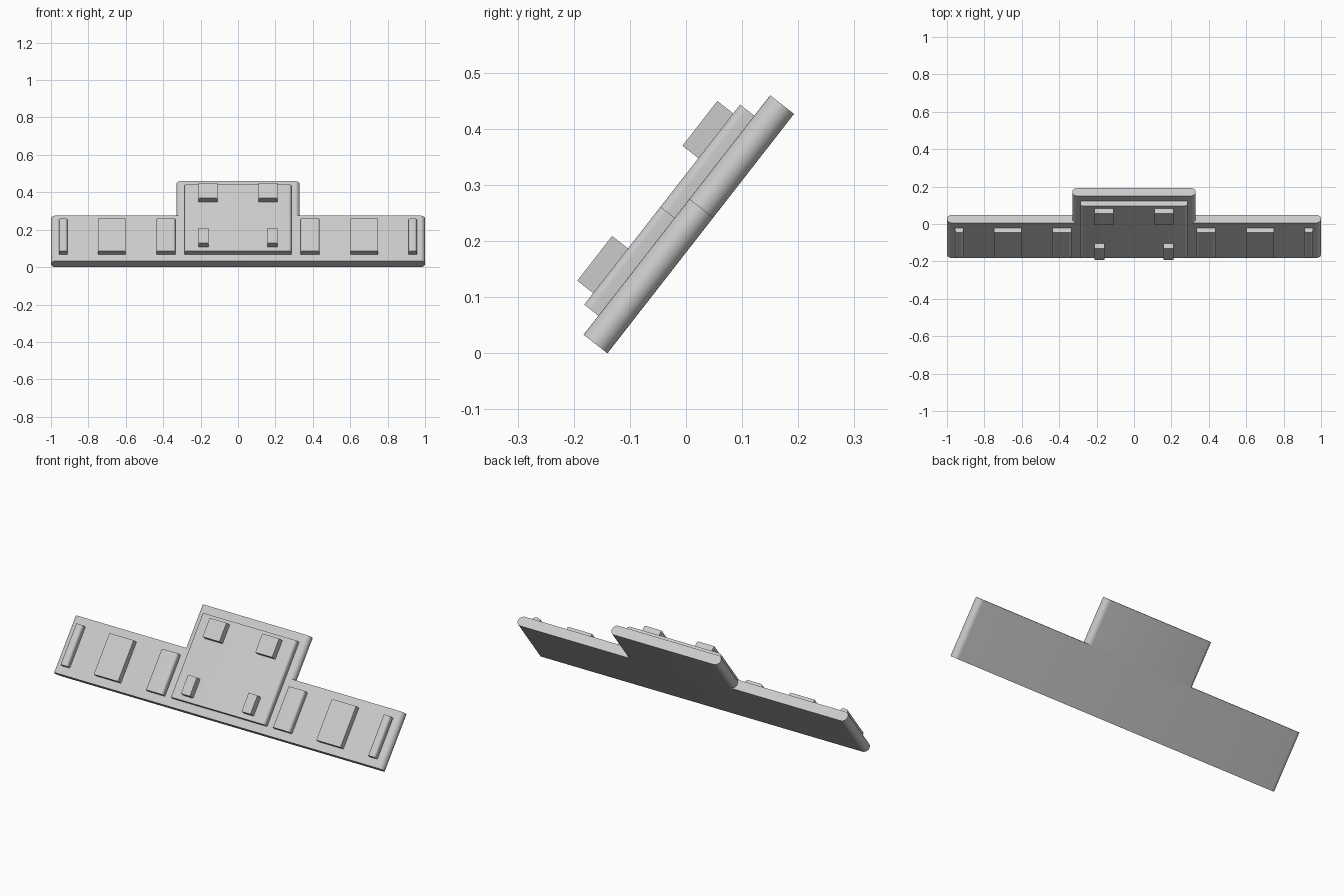
import bpy, bmesh, math
from mathutils import Matrix

cube = bpy.data.objects.get("Cube")
if cube:
    bpy.data.objects.remove(cube, do_unlink=True)

grey = bpy.data.materials.new("light grey")
grey.use_nodes = True
colour = (0.6, 0.6, 0.6, 1)
grey.diffuse_color = colour
grey.node_tree.nodes["Principled BSDF"].inputs["Base Color"].default_value = colour

# Leaning frame: x across, y up the slope, z out of the front face
TILT = Matrix.Translation((0, -0.14, 0)) @ Matrix.Rotation(math.atan2(0.789, 0.615), 4, "X")
SLAB, PLATE, PEG = 0.054, 0.086, 0.122


def block(name, x, y, z, radius=0, back=False):
    """Box spanning three ranges, its lengthwise edges rounded on the front or on both sides."""
    bm = bmesh.new()
    bmesh.ops.create_cube(bm, size=1)
    for v in bm.verts:
        v.co = [r[0] if c < 0 else r[1] for c, r in zip(v.co, (x, y, z))]
    if radius:
        top = z[1] - 1e-5
        edges = [e for e in bm.edges
                 if abs(e.verts[0].co.y - e.verts[1].co.y) > 1e-4
                 and (back or e.verts[0].co.z > top)]
        bmesh.ops.bevel(bm, geom=edges, offset=radius, segments=8,
                        profile=0.5, affect="EDGES", clamp_overlap=True)
    bmesh.ops.recalc_face_normals(bm, faces=bm.faces)
    mesh = bpy.data.meshes.new(name)
    bm.to_mesh(mesh)
    bm.free()
    mesh.materials.append(grey)
    ob = bpy.data.objects.new(name, mesh)
    bpy.context.collection.objects.link(ob)
    ob.matrix_world = TILT
    bpy.ops.object.select_all(action="DESELECT")
    ob.select_set(True)
    bpy.context.view_layer.objects.active = ob
    bpy.ops.object.shade_smooth_by_angle(angle=math.radians(30))
    return ob


# Backing slab with round side edges
block("wide_slab", (-1, 1), (0, 0.307), (0, SLAB), 0.0268, True)
block("upper_slab", (-0.33, 0.33), (0.307, 0.541), (0, SLAB), 0.0268, True)

# Raised centre plate
block("centre_plate", (-0.287, 0.286), (0.043, 0.495), (SLAB, PLATE), 0.016)

# Mirrored pads and pegs
for side, s in (("left", 1), ("right", -1)):
    def pair(name, a, b, y, z, radius=0):
        block(f"{side}_{name}", sorted((s * a, s * b)), y, z, radius)

    pad = (0.043, 0.264)
    pair("inner_pad", 0.334, 0.437, pad, (SLAB, PLATE), 0.014)
    pair("middle_pad", 0.602, 0.749, pad, (SLAB, PLATE))
    pair("outer_pad", 0.912, 0.956, pad, (SLAB, PLATE), 0.014)
    pair("upper_peg", 0.109, 0.211, (0.374, 0.475), (PLATE, PEG))
    pair("lower_peg", 0.157, 0.211, (0.069, 0.17), (PLATE, PEG))
